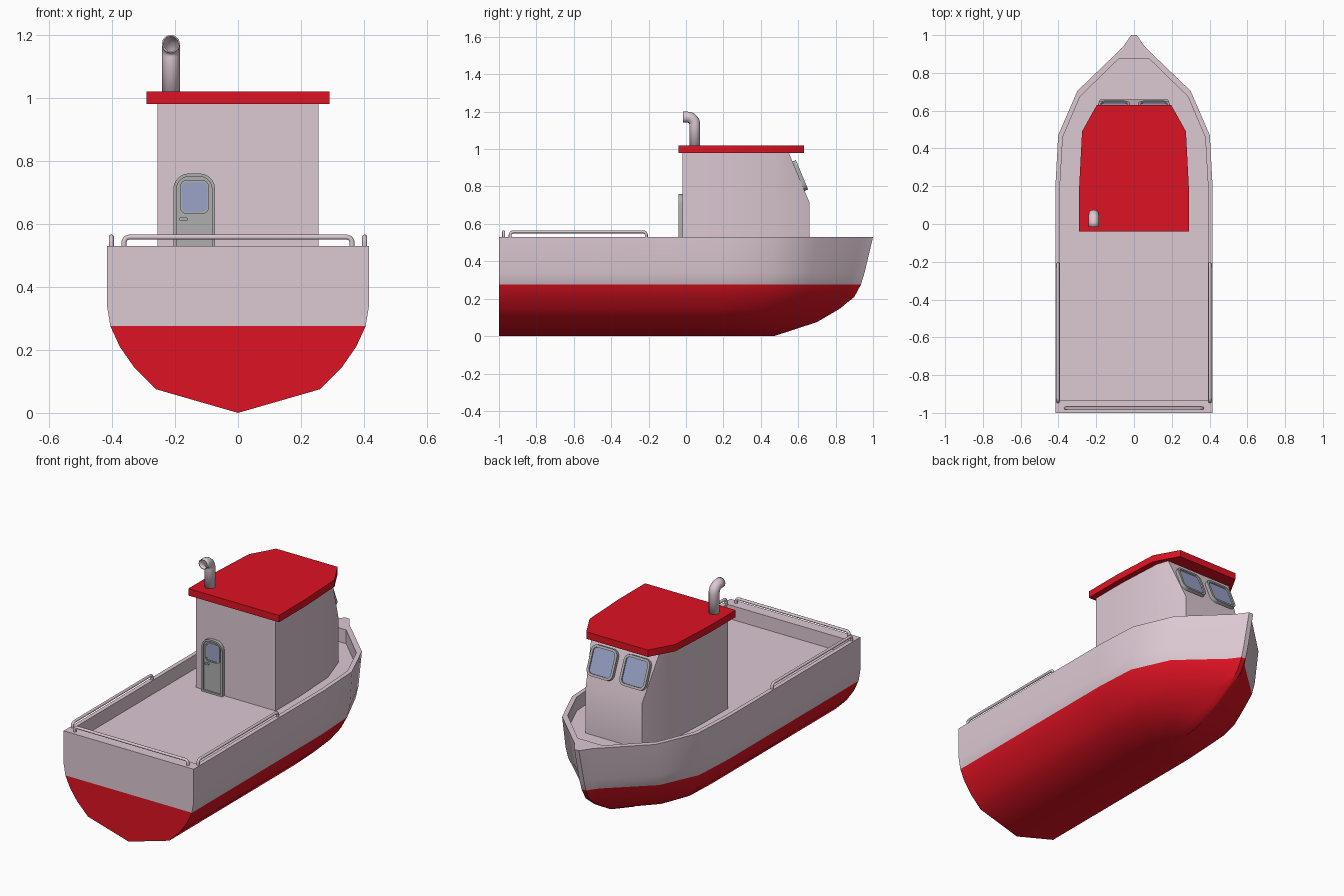
import bpy, bmesh
from math import sin, cos, pi, radians
from mathutils import Matrix, Vector

if "Cube" in bpy.data.objects:
    bpy.data.objects.remove(bpy.data.objects["Cube"])


def material(name, *rgb):
    m = bpy.data.materials.new(name)
    m.diffuse_color = (*rgb, 1)
    m.use_nodes = True
    m.node_tree.nodes["Principled BSDF"].inputs["Base Color"].default_value = m.diffuse_color
    return m


PALE = material("pale_paint", 0.72, 0.58, 0.65)
RED = material("red_paint", 0.73, 0.006, 0.016)
GREY = material("grey_metal", 0.43, 0.43, 0.43)
GLASS = material("blue_glass", 0.33, 0.37, 0.58)


def smooth(ob, angle):
    bpy.ops.object.select_all(action='DESELECT')
    ob.select_set(True)
    bpy.context.view_layer.objects.active = ob
    bpy.ops.object.shade_smooth_by_angle(angle=radians(angle))


def loft(name, loops, mats, split=0, bottom=True, top=True, matrix=Matrix(), angle=35):
    """Skin closed loops; strips from index split on use the second material."""
    bm = bmesh.new()
    rows = [[bm.verts.new(matrix @ Vector(p)) for p in lp] for lp in loops]
    n = len(rows[0])
    for k, (a, b) in enumerate(zip(rows, rows[1:])):
        for i in range(n):
            j = (i + 1) % n
            f = bm.faces.new((a[i], a[j], b[j], b[i]))
            f.material_index = int(k >= split and len(mats) > 1)
    if bottom:
        bm.faces.new(rows[0][::-1])
    if top:
        bm.faces.new(rows[-1]).material_index = len(mats) - 1
    bmesh.ops.remove_doubles(bm, verts=bm.verts, dist=1e-5)
    me = bpy.data.meshes.new(name)
    bm.to_mesh(me)
    bm.free()
    for m in mats:
        me.materials.append(m)
    ob = bpy.data.objects.new(name, me)
    bpy.context.collection.objects.link(ob)
    smooth(ob, angle)
    return ob


def sym(half, z=None):
    """Right-hand outline, stern to bow, completed by its mirror image."""
    pts = [(*p, z) if z is not None else p for p in half]
    return pts + [(-x, y, h) for x, y, h in reversed(pts)]


def tube(name, pts, radius, mat, caps=True):
    cu = bpy.data.curves.new(name, 'CURVE')
    cu.dimensions = '3D'
    cu.bevel_depth, cu.bevel_resolution, cu.use_fill_caps = radius, 4, caps
    sp = cu.splines.new('POLY')
    sp.points.add(len(pts) - 1)
    for p, co in zip(sp.points, pts):
        p.co = (*co, 1)
    cu.materials.append(mat)
    ob = bpy.data.objects.new(name, cu)
    bpy.context.collection.objects.link(ob)
    bpy.ops.object.select_all(action='DESELECT')
    ob.select_set(True)
    bpy.context.view_layer.objects.active = ob
    bpy.ops.object.convert(target='MESH')
    ob = bpy.context.object
    smooth(ob, 40)
    return ob


def rounded(w, h, rt, rb, z):
    pts = []
    for sx, sy, start in ((1, -1, -90), (1, 1, 0), (-1, 1, 90), (-1, -1, 180)):
        r = rt if sy > 0 else rb
        for k in range(6):
            a = radians(start + 18 * k)
            pts.append((sx * (w / 2 - r) + r * cos(a), sy * (h / 2 - r) + r * sin(a), z))
    return pts


def plate(name, w, h, rt, rb, depth, matrix, mat):
    loft(name, [rounded(w, h, rt, rb, z) for z in (0, depth)], [mat], matrix=matrix)


def frame(name, w, h, rt, rb, t, depth, matrix, mat):
    outer = [rounded(w, h, rt, rb, z) for z in (0, depth)]
    inner = [rounded(w - 2*t, h - 2*t, max(rt - t, .002), max(rb - t, .002), z) for z in (depth, 0)]
    loft(name, outer + inner + outer[:1], [mat], bottom=False, top=False, matrix=matrix)


# Hull: waterlines (half width, height, bow y) sharing one plan shape, then bulwark and deck
plan = [(1, -1), (1, 0.2), (0.965, 0.47), (0.72, 0.705), (0.145, 0.935), (0.035, 1)]
levels = [(0, 0, .47), (.26, .075, .70), (.33, .145, .82), (.375, .21, .90),
          (.405, .275, .935), (.416, .34, .955), (.416, .53, 1)]
loops = [sym([(w * f, y * bow if y > 0 else y, z) for f, y in plan]) for w, z, bow in levels]
inner = [(.392, -.935), (.392, .2), (.377, .46), (.285, .675), (.08, .875), (0, .875)]
loops += [sym(inner, .53), sym(inner, .45)]
loft("hull", loops, [RED, PALE], split=4, bottom=False, angle=38)

# Cabin with raked front, and roof
side = [(.255, -.02), (.255, .2), (.24, .48)]
loft("cabin", [sym(side + [(.18, .66)], .45), sym(side + [(.18, .66)], .715),
               sym(side + [(.217, .55)], .98)], [PALE], angle=30)
roof = [(.29, -.04), (.29, .2), (.275, .49), (.197, .63)]
loft("roof", [sym(roof, .98), sym(roof, 1.02)], [RED], angle=30)

# Exhaust pipe, hollow, bent towards the stern
bend = [(-.213, .007 + .04 * cos(a), 1.131 + .04 * sin(a)) for a in (pi / 2 * k / 8 for k in range(9))]
pipe = tube("exhaust_pipe", [(-.213, .047, 1.0)] + bend + [(-.213, -.015, 1.171)], .029, PALE, caps=False)
wall = pipe.modifiers.new("wall", 'SOLIDIFY')
wall.thickness = .005


# Handrails on both sides and the stern
def rail(name, a, b):
    a, b = Vector(a), Vector(b)
    d = (b - a).normalized()
    r, top = .018, .558
    arc = [(r * (1 - cos(t)), top - r + r * sin(t)) for t in (pi / 2 * k / 5 for k in range(6))]
    pts = [(a.x, a.y, .52)] + [(*(a + d * s).xy, z) for s, z in arc]
    pts += [(*(b - d * s).xy, z) for s, z in reversed(arc)] + [(b.x, b.y, .52)]
    tube(name, pts, .008, PALE)


for label, s in (("right", 1), ("left", -1)):
    rail(label + "_rail", (s * .402, -.94, 0), (s * .402, -.212, 0))
rail("stern_rail", (-.362, -.975, 0), (.362, -.975, 0))

# Door in the stern-facing cabin wall
turn = Matrix.Rotation(pi / 2, 4, 'X')


def at(x, z):
    return Matrix.Translation((x, -.02, z)) @ turn


plate("door_panel", .12, .30, .04, .002, .011, at(-.139, .603), GREY)
frame("door_frame", .133, .31, .05, .003, .01, .02, at(-.139, .605), GREY)
frame("door_window_frame", .092, .108, .022, .022, .007, .017, at(-.138, .685), GREY)
plate("door_window", .084, .10, .018, .018, .013, at(-.138, .685), GLASS)
plate("door_handle", .026, .01, .004, .004, .021, at(-.173, .615), GREY)

# Two windows on the raked front
up = Vector((0, -.11, .265)).normalized()
out = Vector((-1, 0, 0)).cross(up)
rake = Matrix((Vector((-1, 0, 0)), up, out)).transposed().to_4x4()
for label, s in (("right", 1), ("left", -1)):
    m = Matrix.Translation((s * .105, .602, .855)) @ rake
    frame(label + "_window_frame", .166, .17, .035, .035, .014, .02, m, GREY)
    plate(label + "_window", .142, .146, .024, .024, .012, m, GLASS)
